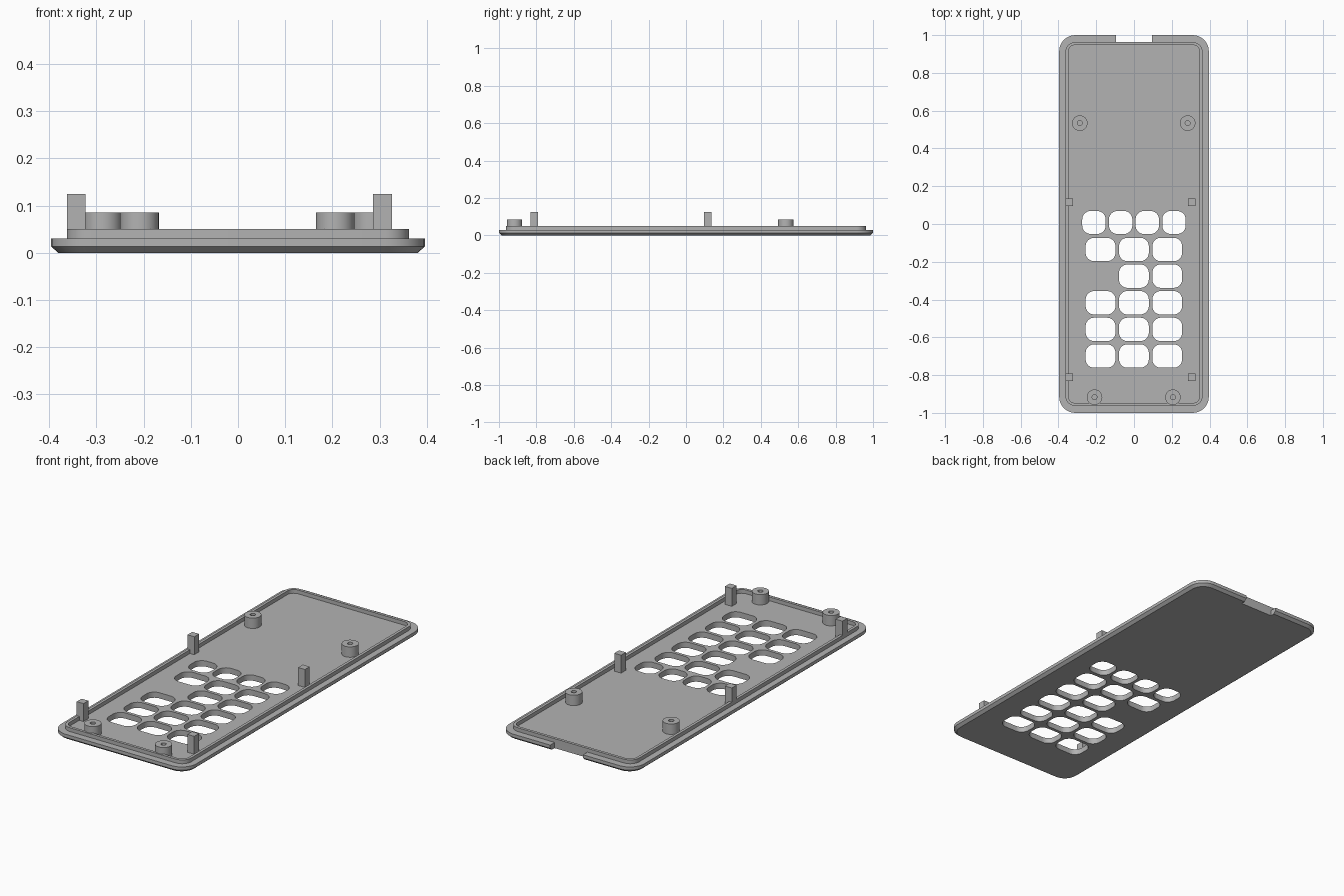
import bpy, bmesh, math

old = bpy.data.objects.get("Cube")
if old:
    bpy.data.objects.remove(old, do_unlink=True)

# One plain grey plastic
grey = bpy.data.materials.new("grey plastic")
grey.use_nodes = True
COLOR = (0.45, 0.45, 0.45, 1)
grey.diffuse_color = COLOR
grey.node_tree.nodes["Principled BSDF"].inputs["Base Color"].default_value = COLOR

FLOOR, LIP_TOP, BOSS_TOP, POST_TOP = 0.03, 0.05, 0.085, 0.125


def rounded(hx, hy, r, cx=0, cy=0, steps=8):
    """Counter-clockwise rounded rectangle, given half sizes."""
    pts = []
    for i, (sx, sy) in enumerate(((1, 1), (-1, 1), (-1, -1), (1, -1))):
        for k in range(steps + 1):
            a = math.pi / 2 * (i + k / steps)
            pts.append((cx + sx * (hx - r) + r * math.cos(a),
                        cy + sy * (hy - r) + r * math.sin(a)))
    return pts


def rect(hx, hy, cx, cy):
    return [(cx + sx * hx, cy + sy * hy) for sx, sy in ((1, 1), (-1, 1), (-1, -1), (1, -1))]


def circle(r, cx, cy, n=32):
    return [(cx + r * math.cos(math.tau * k / n), cy + r * math.sin(math.tau * k / n))
            for k in range(n)]


def loft(bm, sections, caps=True):
    """Join stacked outlines (points, z) into walls, with optional end caps."""
    loops = [[bm.verts.new((x, y, z)) for x, y in pts] for pts, z in sections]
    for lo, hi in zip(loops, loops[1:]):
        n = len(lo)
        for i in range(n):
            j = (i + 1) % n
            bm.faces.new((lo[i], lo[j], hi[j], hi[i]))
    if caps:
        bm.faces.new(loops[0][::-1])
        bm.faces.new(loops[-1])


def ring(bm, outer, inner, z0, z1):
    loft(bm, [(outer, z0), (outer, z1), (inner, z1), (inner, z0)], caps=False)


def finish(bm, name):
    me = bpy.data.meshes.new(name)
    bm.to_mesh(me)
    bm.free()
    me.materials.append(grey)
    ob = bpy.data.objects.new(name, me)
    bpy.context.collection.objects.link(ob)
    return ob


# Face plate with a chamfered underside edge
bm = bmesh.new()
edge = rounded(0.396, 1.0, 0.085)
loft(bm, [(rounded(0.381, 0.985, 0.07), 0), (edge, 0.013), (edge, FLOOR)])
plate = finish(bm, "face_plate")

# Key openings and end notch
bm = bmesh.new()


def opening(outline):
    loft(bm, [(outline, -0.1), (outline, 0.1)])


for col in range(4):
    opening(rounded(0.062, 0.061, 0.045, -0.212 + 0.1412 * col, 0.008))
for row in range(5):
    for col in range(3):
        if (row, col) != (1, 0):
            opening(rounded(0.079, 0.062, 0.045, -0.177 + 0.1765 * col, -0.135 - 0.141 * row))
opening(rect(0.096, 0.1, 0, 1.063))
cutter = finish(bm, "opening_cutter")
cutter.hide_render = True

cut = plate.modifiers.new("openings", "BOOLEAN")
cut.operation = "DIFFERENCE"
cut.solver = "EXACT"
cut.object = cutter
bpy.context.view_layer.update()
deps = bpy.context.evaluated_depsgraph_get()
cut_mesh = bpy.data.meshes.new_from_object(plate.evaluated_get(deps))
plate.modifiers.clear()
plate.data = cut_mesh
bpy.data.objects.remove(cutter, do_unlink=True)

# Raised locating lip
bm = bmesh.new()
ring(bm, rounded(0.363, 0.963, 0.052), rounded(0.348, 0.948, 0.037), FLOOR, LIP_TOP)
parts = [plate, finish(bm, "locating_lip")]

# Screw bosses
for name, x, y in (("upper_right", -0.287, 0.534), ("upper_left", 0.284, 0.534),
                   ("lower_right", -0.209, -0.917), ("lower_left", 0.206, -0.917)):
    bm = bmesh.new()
    ring(bm, circle(0.041, x, y), circle(0.013, x, y), FLOOR, BOSS_TOP)
    parts.append(finish(bm, name + "_screw_boss"))

# Square clip posts
for side, x in (("right", -0.343), ("left", 0.306)):
    for level, y in (("upper", 0.115), ("lower", -0.812)):
        bm = bmesh.new()
        outline = rect(0.02, 0.02, x, y)
        loft(bm, [(outline, FLOOR), (outline, POST_TOP)])
        parts.append(finish(bm, f"{level}_{side}_clip_post"))

# Smooth rounded corners, keep hard edges
bpy.ops.object.select_all(action="DESELECT")
for ob in parts:
    ob.select_set(True)
bpy.context.view_layer.objects.active = plate
bpy.ops.object.shade_smooth_by_angle(angle=math.radians(30))
